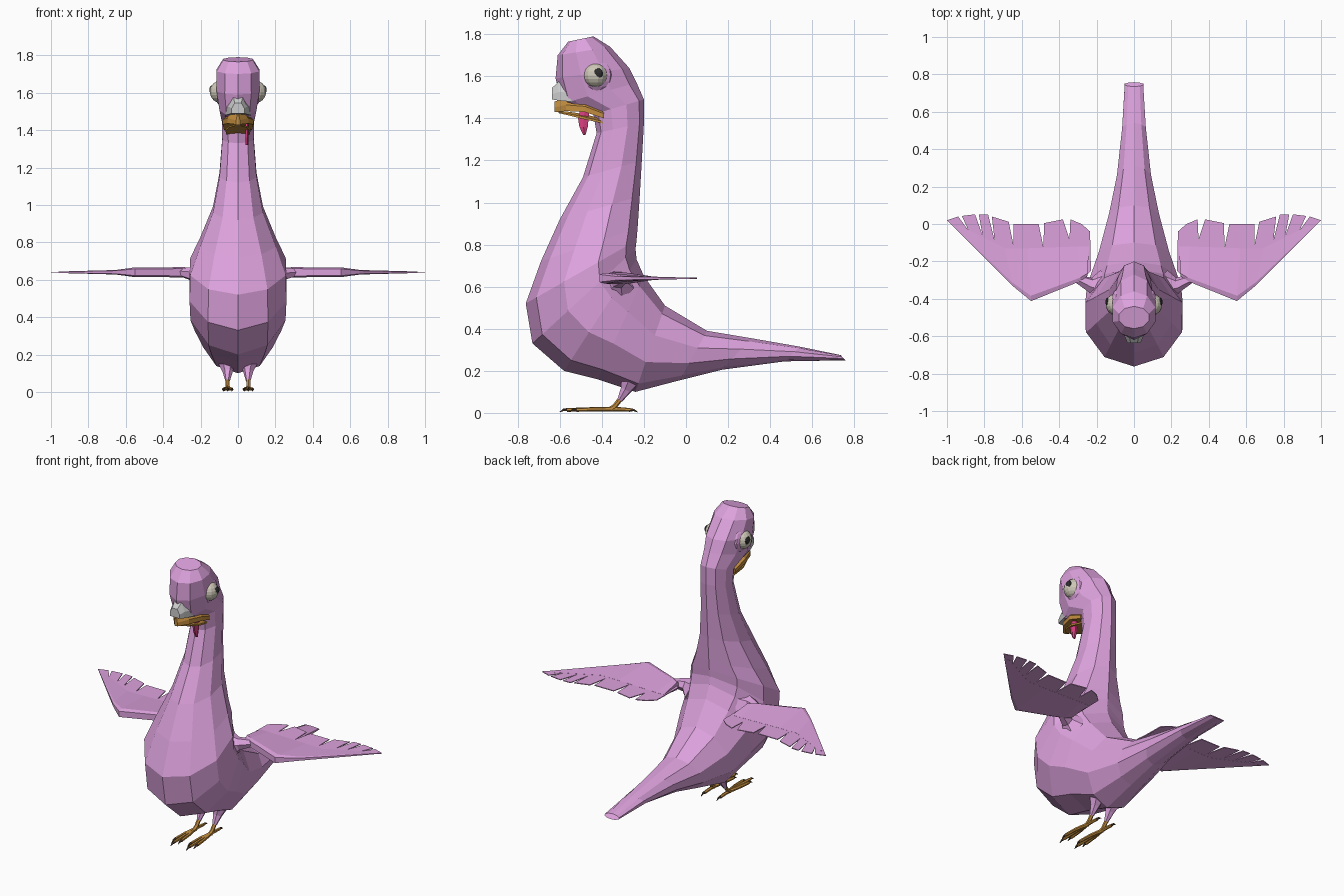
import bpy, bmesh
from math import sin, cos, pi
from mathutils import Vector as V

if "Cube" in bpy.data.objects:
    bpy.data.objects.remove(bpy.data.objects["Cube"])


def material(name, rgb):
    m = bpy.data.materials.new(name)
    m.diffuse_color = (*rgb, 1)
    m.use_nodes = True
    m.node_tree.nodes["Principled BSDF"].inputs["Base Color"].default_value = m.diffuse_color
    return m


PINK = material("pink_plumage", (0.72, 0.36, 0.72))
ORANGE = material("orange_horn", (0.55, 0.27, 0.05))
WHITE = material("eye_white", (0.62, 0.58, 0.48))
BLACK = material("pupil_black", (0.03, 0.03, 0.03))
RED = material("tongue_pink", (0.7, 0.05, 0.22))
CLAW = material("claw_brown", (0.09, 0.05, 0.03))


def finish(name, bm, mat):
    bmesh.ops.recalc_face_normals(bm, faces=bm.faces[:])
    me = bpy.data.meshes.new(name)
    bm.to_mesh(me)
    bm.free()
    ob = bpy.data.objects.new(name, me)
    bpy.context.collection.objects.link(ob)
    if mat:
        me.materials.append(mat)
    return ob


def loft(name, rings, mat):
    """Skin a list of equal-length point rings and cap both ends."""
    bm = bmesh.new()
    rows = [[bm.verts.new(p) for p in r] for r in rings]
    n = len(rows[0])
    for a, b in zip(rows, rows[1:]):
        for i in range(n):
            j = (i + 1) % n
            bm.faces.new((a[i], a[j], b[j], b[i]))
    bm.faces.new(rows[0])
    bm.faces.new(rows[-1])
    return finish(name, bm, mat)


def tube(name, path, mat, sides=6):
    """Tapered tube through (x, y, z, radius) stations."""
    pts = [V(p[:3]) for p in path]
    rings = []
    for i, p in enumerate(pts):
        d = (pts[min(i + 1, len(pts) - 1)] - pts[max(i - 1, 0)]).normalized()
        u = d.cross(V((0.31, 0.2, 0.93))).normalized()
        w = d.cross(u)
        rings.append([p + path[i][3] * (u * cos(2 * pi * k / sides) + w * sin(2 * pi * k / sides))
                      for k in range(sides)])
    return loft(name, rings, mat)


def ball(name, center, scale, mat, seg=14, rows=10):
    bm = bmesh.new()
    bmesh.ops.create_uvsphere(bm, u_segments=seg, v_segments=rows, radius=1)
    for v in bm.verts:
        v.co = V(center) + V((v.co.x * scale[0], v.co.y * scale[1], v.co.z * scale[2]))
    return finish(name, bm, mat)


# Body, neck and head in one skin: back y,z / front y,z / half width, tail to crown
SECTIONS = [
    (.735, .275, .758, .25, .05), (.54, .315, .47, .245, .064),
    (.31, .355, .17, .205, .092), (.10, .39, -.03, .155, .135),
    (-.10, .51, -.24, .10, .19), (-.20, .65, -.42, .16, .235),
    (-.235, .73, -.58, .20, .257), (-.24, .78, -.73, .33, .262),
    (-.235, .82, -.762, .52, .258), (-.23, .88, -.69, .72, .205),
    (-.22, 1.03, -.60, .92, .135), (-.21, 1.2, -.49, 1.12, .10),
    (-.20, 1.38, -.425, 1.33, .085), (-.20, 1.49, -.44, 1.42, .087),
    (-.235, 1.57, -.59, 1.47, .10), (-.27, 1.64, -.62, 1.59, .116),
    (-.36, 1.74, -.61, 1.70, .115), (-.44, 1.79, -.56, 1.765, .08)]
rings = []
for by, bz, fy, fz, w in SECTIONS:
    rings.append([(w * 1.04 * sin(t), (by + fy) / 2 + (by - fy) / 2 * cos(t),
                   (bz + fz) / 2 + (bz - fz) / 2 * cos(t))
                  for t in (2 * pi * k / 10 for k in range(10))])
loft("body", rings, PINK)


# Beak halves and the grey cere share an arched cross-section: y, half width, low z, high z
def arched(name, stations, mat):
    loft(name, [[(-w, y, lo), (-w, y, lo * .55 + hi * .45), (-w * .5, y, hi), (w * .5, y, hi),
                 (w, y, lo * .55 + hi * .45), (w, y, lo)] for y, w, lo, hi in stations], mat)


arched("upper_beak", [(-.39, .075, 1.40, 1.45), (-.48, .082, 1.43, 1.49),
                      (-.57, .055, 1.435, 1.50), (-.625, .01, 1.43, 1.48)], ORANGE)
arched("lower_beak", [(-.39, .06, 1.375, 1.395), (-.48, .068, 1.395, 1.42),
                      (-.56, .045, 1.415, 1.432), (-.605, .01, 1.425, 1.435)], ORANGE)
arched("cere", [(-.48, .07, 1.47, 1.51), (-.55, .066, 1.48, 1.575),
                (-.605, .048, 1.485, 1.575), (-.637, .035, 1.49, 1.545)], None)

# Tongue hanging out of one side
loft("tongue", [[(.045 + dx, y + dy * w, z) for dx, dy in
                 ((-.006, -1), (.006, -1), (.012, 0), (.006, 1), (-.006, 1))]
                for y, z, w in ((-.48, 1.45, .02), (-.488, 1.40, .025),
                                (-.487, 1.36, .02), (-.483, 1.32, .005))], RED)

# Wing outline (x, y): leading edge out to the tip, then notched feathers back in
OUTLINE = [(.23, -.25), (.285, -.305), (.55, -.412), (.65, -.33), (1, .02),
           (.94, .04), (.885, -.035), (.92, .043), (.85, .052), (.81, -.06),
           (.83, .052), (.78, .05), (.745, -.09), (.76, .04), (.67, .012),
           (.645, -.11), (.645, 0), (.51, 0), (.485, -.12), (.48, .005),
           (.38, .025), (.345, -.08), (.34, .025), (.28, 0), (.235, -.04)]
WZ = .64
for s, side in ((1, "right"), (-1, "left")):
    # Feather sheet
    bm = bmesh.new()
    bm.faces.new([bm.verts.new((s * x, y, WZ)) for x, y in OUTLINE])
    ob = finish(side + "_wing_feathers", bm, PINK)
    mod = ob.modifiers.new("thickness", 'SOLIDIFY')
    mod.thickness, mod.offset = .005, 0

    # Thick leading edge thinning into the feathers: front x,y / rear x,y / half height
    loft(side + "_wing_arm", [
        [(s * fx, fy, WZ + h * .7), (s * (fx * .9 + rx * .1), fy * .9 + ry * .1, WZ + h),
         (s * rx, ry, WZ + .003), (s * rx, ry, WZ - .003),
         (s * (fx * .9 + rx * .1), fy * .9 + ry * .1, WZ - h), (s * fx, fy, WZ - h * .7)]
        for fx, fy, rx, ry, h in ((.25, -.28, .24, -.12, .024), (.285, -.305, .30, -.12, .027),
                                  (.55, -.412, .57, -.13, .026), (.65, -.33, .69, -.13, .012),
                                  (.96, -.02, .93, -.01, .004))], PINK)
    # Shoulder root flaring into the body
    tube(side + "_shoulder", [(s * .18, -.33, .61, .085), (s * .235, -.325, .63, .04),
                              (s * .31, -.29, .64, .022)], PINK)

    # Eye: lid ring, eyeball and pupil
    ball(side + "_eyelid", (s * .088, -.425, 1.605), (.037, .077, .077), PINK, 12, 8)
    ball(side + "_eye", (s * .097, -.43, 1.605), (.055, .058, .058), WHITE)
    ball(side + "_pupil", (s * .143, -.417, 1.615), (.01, .023, .023), BLACK, 10, 6)

    # Leg: feathered thigh and bare shank
    fx = s * .055
    tube(side + "_thigh", [(s * .06, -.25, .19, .065), (fx, -.285, .11, .028),
                           (fx, -.315, .06, .013)], PINK)
    tube(side + "_shank", [(fx, -.305, .075, .012), (fx, -.34, .03, .012),
                           (fx, -.36, .016, .014)], ORANGE)
    # Toes: three forward, one back, each with a claw
    for i, (dx, ty) in enumerate(((-.022, -.52), (0, -.565), (.022, -.52), (0, -.265))):
        d = -.035 if ty < -.35 else .035
        mid = (-.355 + ty) / 2
        tube(f"{side}_toe_{i + 1}", [(fx, -.35, .018, .011), (fx + dx * .7, mid, .017, .01),
                                     (fx + dx, ty, .014, .009)], ORANGE)
        tube(f"{side}_claw_{i + 1}", [(fx + dx, ty, .015, .008), (fx + dx, ty + d * .5, .014, .006),
                                      (fx + dx, ty + d, .004, .0015)], CLAW, 5)
